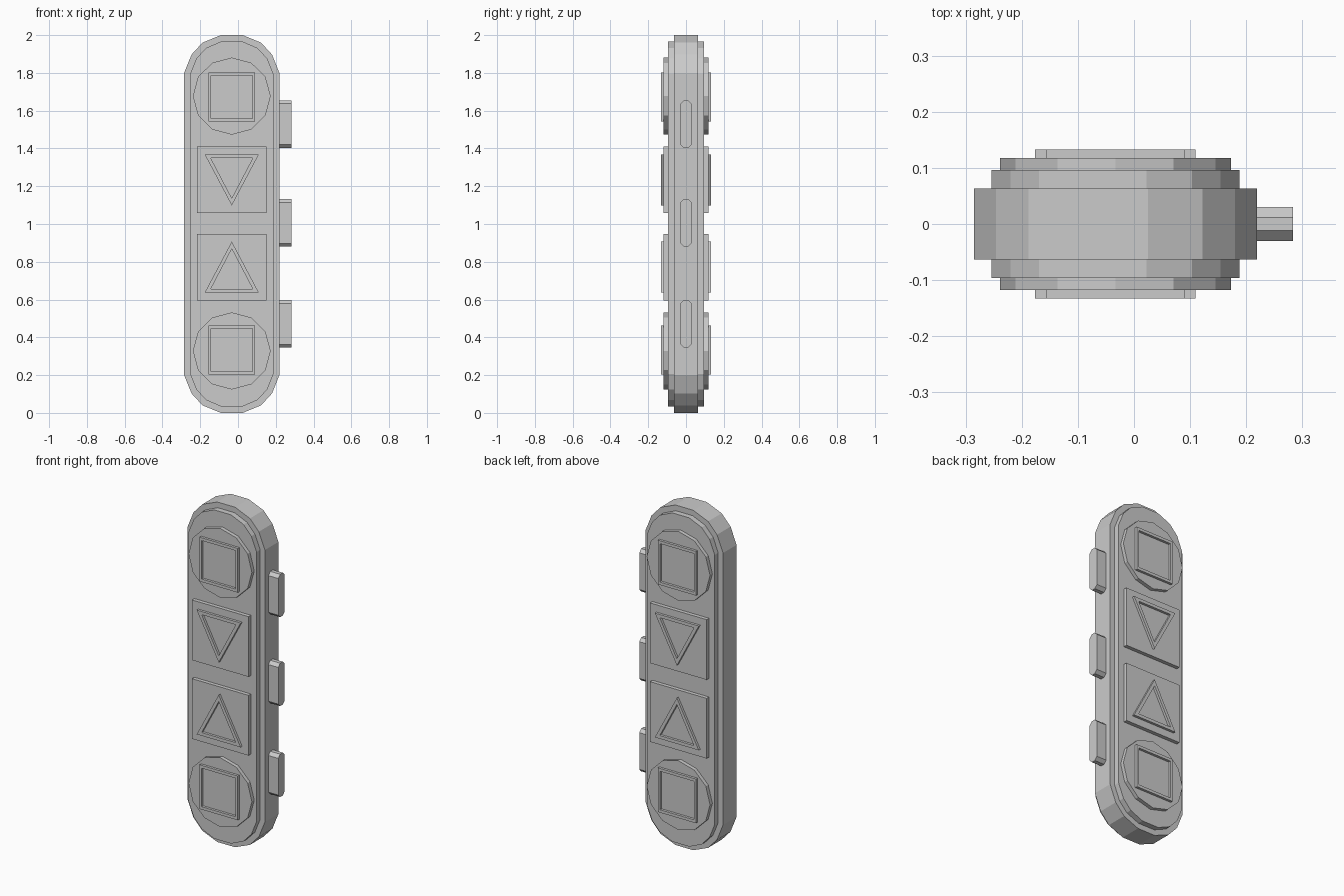
import bpy, bmesh, math

if "Cube" in bpy.data.objects:
    bpy.data.objects.remove(bpy.data.objects["Cube"])

CX = -0.033                      # centre line of the bar
Y_SIDE, Y_TIER, Y_PANEL, Y_FRAME = 0.063, 0.096, 0.118, 0.1325


def loft(name, rings, place, cap=True, mirror=True):
    """Bridge (counter-clockwise outline, height) rings outward; cap the last one."""
    bm = bmesh.new()
    loops = [[bm.verts.new(place(u, v, h)) for u, v in pts] for pts, h in rings]
    for a, b in zip(loops, loops[1:]):
        for i in range(len(a)):
            j = (i + 1) % len(a)
            bm.faces.new((a[i], a[j], b[j], b[i]))
    if cap:
        bm.faces.new(loops[-1])
    mesh = bpy.data.meshes.new(name)
    bm.to_mesh(mesh)
    bm.free()
    ob = bpy.data.objects.new(name, mesh)
    bpy.context.collection.objects.link(ob)
    if mirror:
        mod = ob.modifiers.new("both_faces", 'MIRROR')
        mod.use_axis = (False, True, False)
    return ob


def front(u, v, h):
    return (CX + u, -h, v)


def side(u, v, h):
    return (h, u, v)


def capsule(corner, z0=0.0, z1=2.0):
    """Outline from its lower right corner points (half width, height)."""
    right = corner + [(x, z0 + z1 - z) for x, z in reversed(corner)]
    return right + [(-x, z) for x, z in reversed(right)]


def rect(w, z0, z1):
    return [(-w, z0), (w, z0), (w, z1), (-w, z1)]


def triangle(w, base, apex):
    pts = [(-w, base), (w, base), (0, apex)]
    return pts if apex > base else pts[::-1]


def frame(name, outer, inner):
    loft(name, [(outer, Y_PANEL), (outer, Y_FRAME), (inner, Y_FRAME), (inner, Y_PANEL)],
         front, cap=False)


# Stepped body with rounded ends
outer = capsule([(0.058, 0), (0.155, 0.04), (0.213, 0.103), (0.252, 0.2)])
inner = capsule([(0.055, 0.033), (0.136, 0.068), (0.187, 0.123), (0.221, 0.207)])
loft("body", [(outer, 0), (outer, Y_SIDE), (inner, Y_SIDE), (inner, Y_TIER)], front)

# Top and bottom halves share the same pads, flipped about z = 1
for label, flip in (("lower", lambda z: z), ("upper", lambda z: 2.005 - z)):
    # Round pad with square frame
    zc = flip(0.328)
    disc = [(0.206 * math.cos(k * math.pi / 6), zc + 0.204 * math.sin(k * math.pi / 6))
            for k in range(12)]
    loft(label + "_round_pad", [(disc, Y_TIER), (disc, Y_PANEL)], front)
    zs = flip(0.333)
    frame(label + "_square_frame", rect(0.124, zs - 0.13, zs + 0.13),
          rect(0.111, zs - 0.113, zs + 0.113))

    # Square pad with triangle frame
    zp = flip(0.771)
    pad = rect(0.184, zp - 0.177, zp + 0.177)
    loft(label + "_square_pad", [(pad, Y_TIER), (pad, Y_PANEL)], front)
    frame(label + "_triangle_frame", triangle(0.143, flip(0.637), flip(0.907)),
          triangle(0.111, flip(0.656), flip(0.868)))

# Three side buttons
for n, z0 in enumerate((0.345, 0.88, 1.403), 1):
    pts = capsule([(0.012, z0), (0.03, z0 + 0.018)], z0, z0 + 0.252)
    loft(f"side_button_{n}", [(pts, 0.218), (pts, 0.283)], side, mirror=False)
